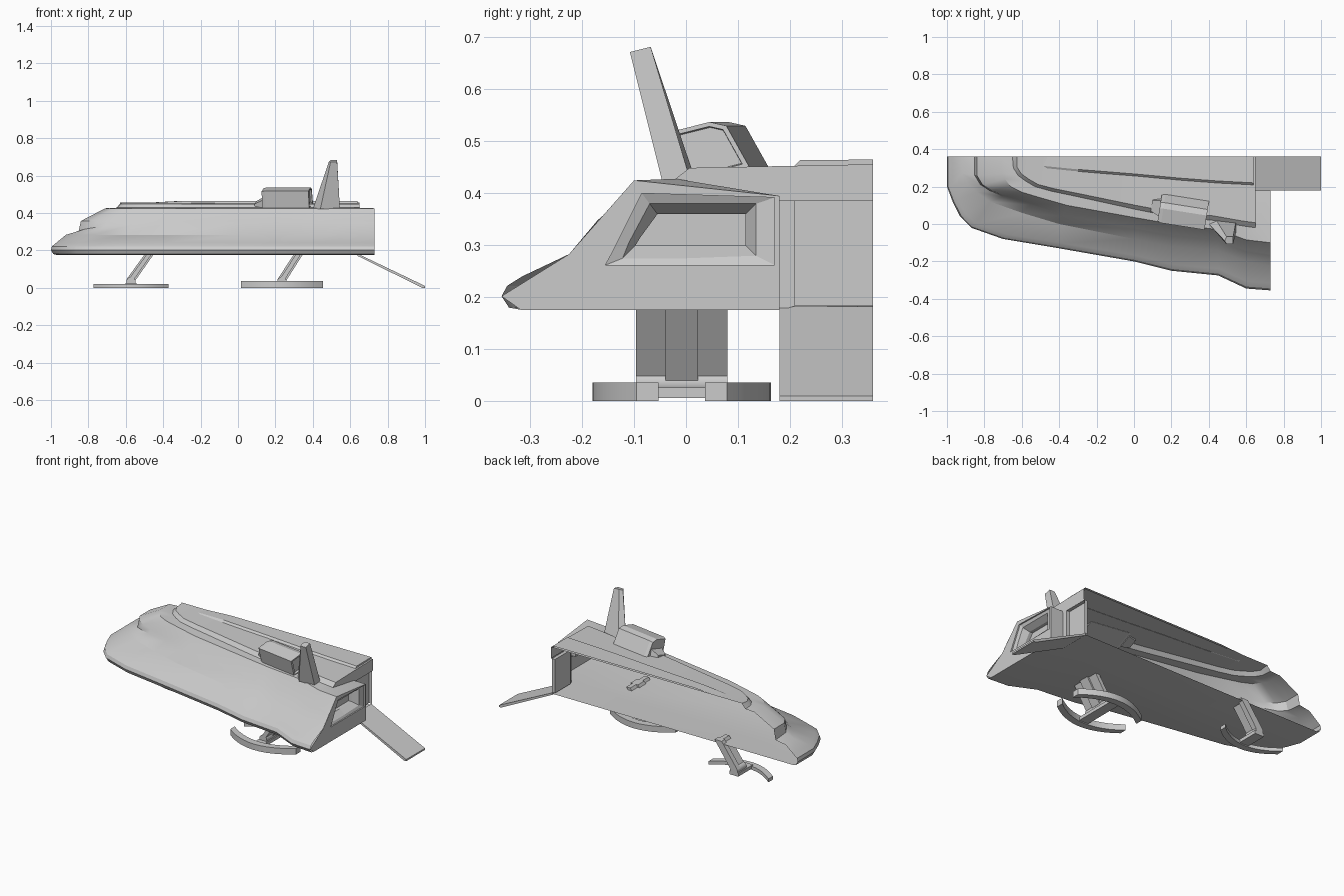
import bpy, bmesh, math
from mathutils import Vector

if "Cube" in bpy.data.objects:
    bpy.data.objects.remove(bpy.data.objects["Cube"])

MID = 0.36  # open centre plane of the half ship


def make(name, build, angle=None):
    bm = bmesh.new()
    build(bm)
    bmesh.ops.remove_doubles(bm, verts=bm.verts, dist=0.0005)
    bmesh.ops.recalc_face_normals(bm, faces=bm.faces)
    me = bpy.data.meshes.new(name)
    bm.to_mesh(me)
    bm.free()
    ob = bpy.data.objects.new(name, me)
    bpy.context.collection.objects.link(ob)
    if angle:
        bpy.ops.object.select_all(action='DESELECT')
        ob.select_set(True)
        bpy.context.view_layer.objects.active = ob
        bpy.ops.object.shade_smooth_by_angle(angle=math.radians(angle))
    return ob


def loft(bm, rows, closed=False, caps=False):
    vs = [[bm.verts.new(p) for p in r] for r in rows]
    n = len(rows[0])
    for a, b in zip(vs, vs[1:]):
        for i in range(n if closed else n - 1):
            j = (i + 1) % n
            bm.faces.new((a[i], a[j], b[j], b[i]))
    if caps:
        bm.faces.new(vs[0])
        bm.faces.new(vs[-1])


def face(bm, pts):
    bm.faces.new([bm.verts.new(p) for p in pts])


def solid(name, *rings, angle=None):
    return make(name, lambda bm: loft(bm, rings, True, True), angle)


def scaled(row, sx, sy, z, ox=0.73):
    return [(ox + (x - ox) * sx, MID + (y - MID) * sy, z) for x, y in row]


# Plan contours from the nose centre to the stern
chine = [(-1, .36), (-1, .2), (-.97, .12), (-.93, .04), (-.87, -.02), (-.7, -.08),
         (-.4, -.13), (0, -.2), (.2, -.25), (.45, -.275), (.6, -.345), (.73, -.355)]
knuckle = [(-.92, .36), (-.92, .27), (-.89, .22), (-.84, .17), (-.77, .12), (-.6, .06),
           (-.4, 0), (0, -.08), (.2, -.12), (.45, -.14), (.6, -.2), (.73, -.225)]
window = [(-.84, .36), (-.84, .26), (-.81, .21), (-.76, .18), (-.69, .15), (-.55, .11),
          (-.38, .05), (0, -.02), (.2, -.055), (.45, -.08), (.6, -.14), (.73, -.16)]
deck = [(-.71, .36), (-.71, .27), (-.69, .24), (-.66, .2), (-.6, .17), (-.5, .14),
        (-.36, .1), (0, .035), (.2, 0), (.45, -.03), (.6, -.085), (.73, -.1)]
roof = [(-.65, .36), (-.645, .3), (-.62, .26), (-.58, .23), (-.53, .2), (-.44, .175),
        (-.32, .15), (0, .08), (.2, .04), (.42, .02), (.58, -.01), (.65, -.02)]


def hull(bm):
    sill = []  # step below the cockpit windows, fading out towards the stern
    for i, ((ax, ay), (bx, by)) in enumerate(zip(knuckle, window)):
        w = max(0, 1 - i / 6)
        sill.append((ax + (bx - ax) * .85, ay + (by - ay) * .85, .285 + .075 * (.85 - .72 * w)))
    floor = scaled(chine, .98, .94, .175)
    loft(bm, [floor, scaled(chine, .993, .98, .18), scaled(chine, 1, 1, .202),
              scaled(chine, .997, .985, .222), scaled(chine, .984, .945, .24),
              scaled(knuckle, 1, 1, .283), sill, scaled(window, 1, 1, .357),
              scaled(deck, 1, 1, .425)])
    face(bm, floor + [(.73, .18, .175), (.64, .18, .175), (.64, MID, .175)])
    # deck strip and the part behind the roof
    loft(bm, [scaled(deck, 1, 1, .425), scaled(roof, 1, 1, .428)])
    face(bm, [(.65, -.02, .428), (.73, -.1, .425), (.73, .18, .395), (.65, .18, .395)])
    # inner wall beside the ramp
    face(bm, [(.73, .18, .175), (.73, .18, .395), (.64, .18, .395), (.64, .18, .175)])


make('hull', hull, 28)


def roof_shell(bm):
    top = scaled(roof, .985, .93, .449, .65)
    loft(bm, [scaled(roof, 1, 1, .428), top, [(x, MID, .456) for x, y, z in top]])
    face(bm, [(.65, -.02, .428), (.65, .007, .449), (.65, MID, .456),
              (.65, MID, .385), (.65, .18, .385)])


make('roof', roof_shell, 28)


# Long raised strip along the roof centre
def ridge(bm):
    edge = [(-.48, .31), (-.3, .292), (0, .268), (.25, .245), (.45, .23), (.64, .22)]
    low = [(x, y - .012, .452) for x, y in edge]
    top = [(x, y, .454 if i == 0 else .464) for i, (x, y) in enumerate(edge)]
    loft(bm, [low, top, [(x, MID, z + .001) for x, y, z in top]])
    face(bm, [low[-1], top[-1], (.64, MID, .465), (.64, MID, .452)])


make('roof_ridge', ridge)


# Stern plate with its stepped engine opening
def stern(bm):
    outer = [(-.355, .202), (-.225, .283), (-.1, .425), (.18, .395), (.18, .175), (-.317, .175)]
    frame = [(-.155, .262), (-.14, .29), (-.085, .4), (.17, .392), (.17, .262), (0, .262)]
    lip = [(-.122, .275), (-.11, .305), (-.07, .38), (.135, .38), (.135, .28), (0, .275)]
    port = [(-.097, .3), (-.088, .315), (-.055, .36), (.115, .36), (.115, .3), (0, .3)]
    rings = [(outer, .73), (frame, .73), (frame, .722), (lip, .715), (port, .68), (port, .66)]
    loft(bm, [[(x, y, z) for y, z in r] for r, x in rings], True)
    face(bm, [(.66, y, z) for y, z in port])


make('stern_plate', stern)


# Rear doorway: frame and recessed panel
def doorway(bm):
    frame = [(.18, .175), (.18, .395), (MID, .395), (MID, .175)]
    panel = [(.21, .183), (.21, .387), (MID, .387), (MID, .183)]
    loft(bm, [[(x, y, z) for y, z in r] for r, x in ((frame, .645), (panel, .645), (panel, .625))])
    face(bm, [(.625, y, z) for y, z in panel])


make('rear_door', doorway)
prof = [(.64, .182), (.64, .17), (.985, 0), (1, 0), (1, .01)]
solid('ramp', [(x, .18, z) for x, z in prof], [(x, MID, z) for x, z in prof])

# Leaning tail fin
solid('tail_fin',
      [(.4, .0, .42), (.44, -.045, .42), (.545, -.045, .42), (.545, .01, .42), (.44, .02, .42)],
      [(.485, -.09, .672), (.495, -.108, .672), (.53, -.108, .672), (.53, -.068, .682),
       (.495, -.068, .682)])

# Tilted pod on the roof, with a small stepped nose and an inset rear panel
sect = [(-.065, -.06), (-.065, .045), (.015, .045), (.045, .03), (.07, -.06)]


def pod_ring(x, s=1):
    return [(x, y * s, z * s) for y, z in sect]


pod = [solid('roof_pod', pod_ring(-.125, .9), pod_ring(-.105), pod_ring(.13), pod_ring(.13, .82),
             pod_ring(.118, .78)),
       solid('roof_pod_nose', [(-.17, -.03, -.06), (-.17, .03, -.06), (-.17, .03, -.035), (-.17, -.03, -.035)],
             [(-.12, -.045, -.06), (-.12, .045, -.06), (-.12, .045, -.01), (-.12, -.045, -.01)])]
for ob in pod:
    ob.location = (.26, .062, .49)
    ob.rotation_euler = (math.radians(14), 0, math.radians(-9))


# Landing gear: curved skids, axle and raked strut
def gear(name, cx, cy, length, h, sides, lean):
    for s in sides:
        ring = []
        for i in range(13):
            t = -1 + i / 6
            x = cx + t * length / 2
            y = .172 - .085 * t * t
            ring.append([(x, cy + s * (y - .042), 0), (x, cy + s * y, 0),
                         (x, cy + s * y, h), (x, cy + s * (y - .042), h)])
        solid(f'{name}_skid_{"outer" if s < 0 else "inner"}', *ring, angle=30)
    y0, y1 = cy - .088, cy + (.088 if 1 in sides else 0)
    hub = [(cx + .025 * math.cos(a * math.pi / 6), .034 + .024 * math.sin(a * math.pi / 6))
           for a in range(12)]
    solid(name + '_axle', [(x, y0, z) for x, z in hub], [(x, y1, z) for x, z in hub], angle=40)
    foot = [(cx - .03, .006), (cx + .03, .006), (cx + .03, .026), (cx - .03, .026)]
    solid(name + '_crossbar', [(x, cy - .14, z) for x, z in foot],
          [(x, cy + (.14 if 1 in sides else 0), z) for x, z in foot])
    # wide plate and a thicker middle beam
    for part, half, t in (('plate', .088, .013), ('beam', .031, .024)):
        a = cy - half
        b = cy + (half if 1 in sides else 0)
        p = [(cx - t, .045), (cx + t, .04), (cx + t + lean, .19), (cx - t + lean, .19)]
        solid(f'{name}_strut_{part}', [(x, a, z) for x, z in p], [(x, b, z) for x, z in p])


gear('rear_gear', .235, -.008, .44, .036, (-1, 1), .095)
gear('front_gear', -.572, MID, .4, .021, (-1,), .105)
